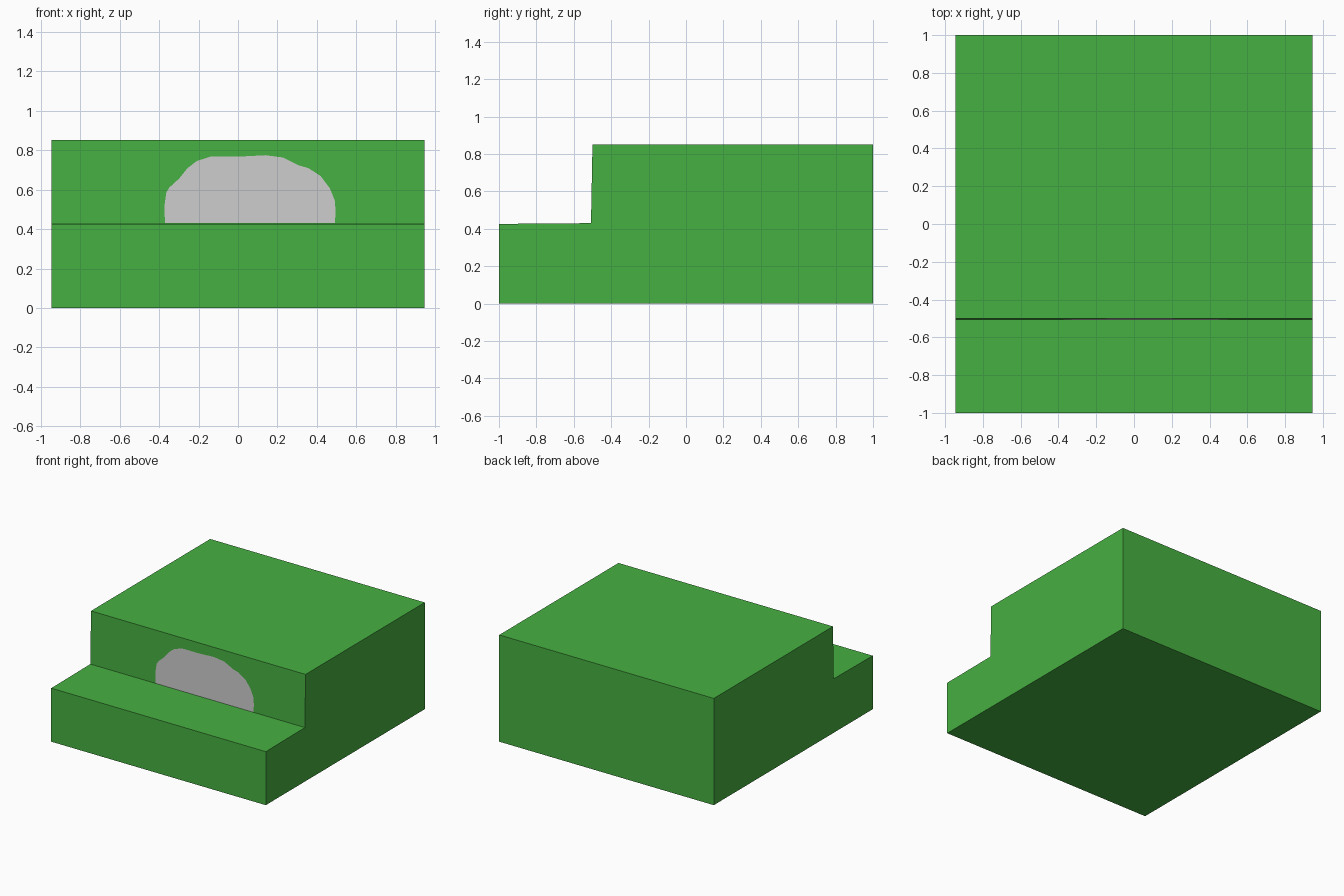
import bpy, bmesh

if "Cube" in bpy.data.objects:
    bpy.data.objects.remove(bpy.data.objects["Cube"])

HALF_W = 0.945
STEP_Z, TOP_Z = 0.43, 0.85
RISER_LOW_Y, RISER_TOP_Y = -0.508, -0.5


def material(name, colour):
    m = bpy.data.materials.new(name)
    m.diffuse_color = (*colour, 1)
    m.use_nodes = True
    m.node_tree.nodes["Principled BSDF"].inputs["Base Color"].default_value = m.diffuse_color
    return m


# Side profile (y, z): lower step in front, tall block behind
profile = [(-1, 0), (1, 0), (1, TOP_Z), (RISER_TOP_Y, TOP_Z),
           (RISER_LOW_Y, STEP_Z), (-1, 0.426)]

# Outline of the grey arched patch on the riser (x, z), left to right
arch = [(-.37, STEP_Z), (-.373, .515), (-.363, .586), (-.348, .61), (-.297, .657),
        (-.256, .708), (-.21, .744), (-.14, .767), (.008, .767), (.14, .774),
        (.23, .762), (.307, .723), (.358, .708), (.419, .668), (.465, .607),
        (.49, .546), (.495, .485), (.49, STEP_Z)]


def riser_y(z):
    t = (z - STEP_Z) / (TOP_Z - STEP_Z)
    return RISER_LOW_Y + t * (RISER_TOP_Y - RISER_LOW_Y)


bm = bmesh.new()
left = [bm.verts.new((-HALF_W, y, z)) for y, z in profile]
right = [bm.verts.new((HALF_W, y, z)) for y, z in profile]
patch = [bm.verts.new((x, riser_y(z), z)) for x, z in arch]

# Side walls
bm.faces.new(left)
bm.faces.new(right[::-1])

# Bottom, back, top and front faces
for i in (0, 1, 2, 5):
    j = (i + 1) % 6
    bm.faces.new((left[i], right[i], right[j], left[j]))

# Step tread, sharing the patch's bottom corners
bm.faces.new((left[4], patch[0], patch[-1], right[4], right[5], left[5]))

# Riser around the patch, and the patch itself
bm.faces.new([left[4], *patch, right[4], right[3], left[3]])
bm.faces.new(patch).material_index = 1

bmesh.ops.recalc_face_normals(bm, faces=bm.faces[:])
mesh = bpy.data.meshes.new("stepped_block")
bm.to_mesh(mesh)
bm.free()

mesh.materials.append(material("grass green", (0.062, 0.434, 0.053)))
mesh.materials.append(material("light grey", (0.604, 0.604, 0.6)))
block = bpy.data.objects.new("stepped_block", mesh)
bpy.context.collection.objects.link(block)
